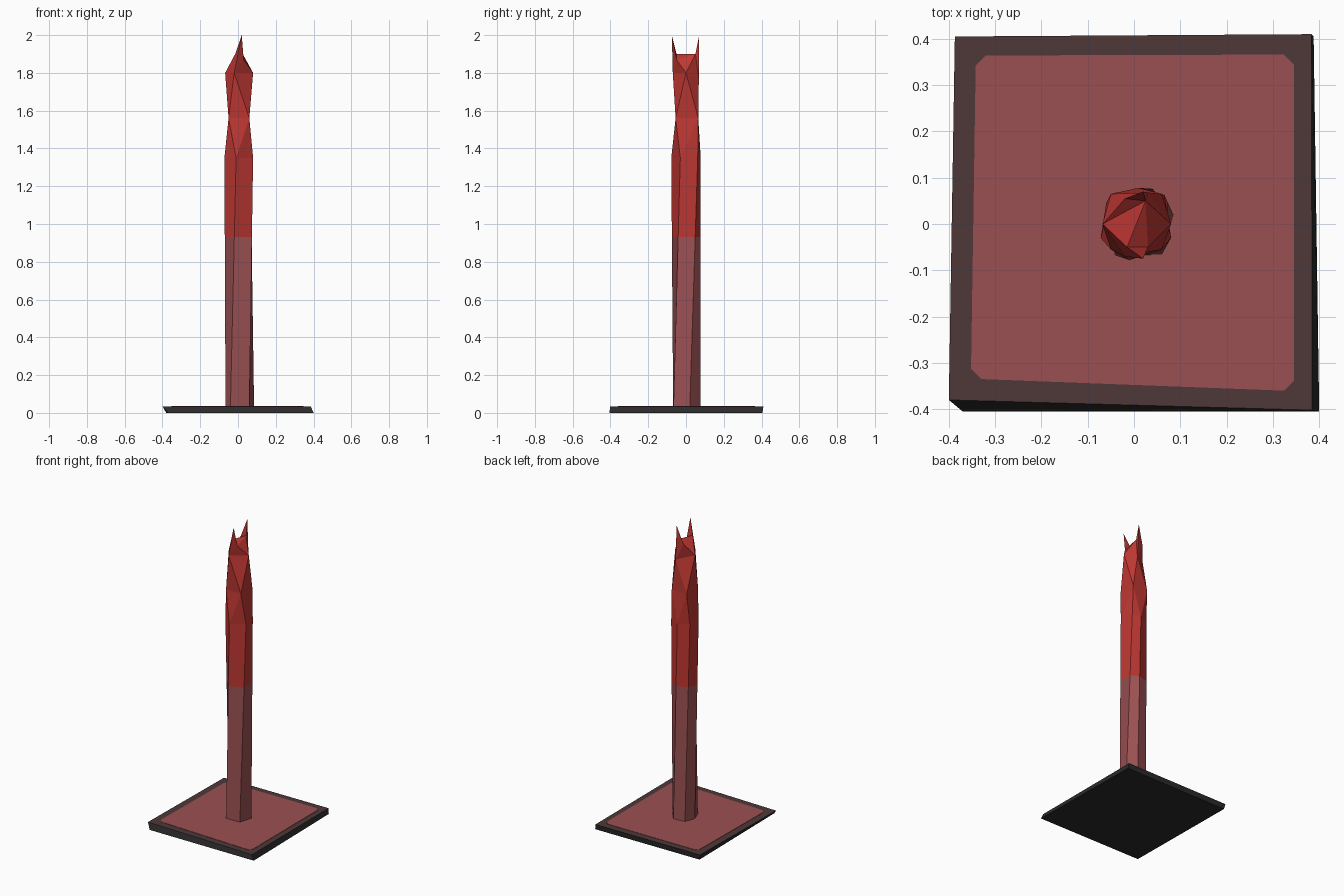
import bpy, bmesh

if "Cube" in bpy.data.objects:
    bpy.data.objects.remove(bpy.data.objects["Cube"])


def srgb(r, g, b):
    f = lambda c: c / 12.92 if c <= 0.04045 else ((c + 0.055) / 1.055) ** 2.4
    return (f(r / 255), f(g / 255), f(b / 255), 1)


def material(name, *rgb):
    m = bpy.data.materials.new(name)
    m.diffuse_color = srgb(*rgb)
    m.use_nodes = True
    m.node_tree.nodes["Principled BSDF"].inputs["Base Color"].default_value = m.diffuse_color
    return m


RED = material("bright_red", 190, 55, 50)
DULL = material("dusty_red", 155, 80, 82)
BROWN = material("dark_brown", 78, 56, 56)
BLACK = material("charcoal", 42, 42, 42)


def build(name, verts, faces, mats, rule=lambda f: 0):
    bm = bmesh.new()
    vs = [bm.verts.new(v) for v in verts]
    for f in faces:
        bm.faces.new([vs[i] for i in f])
    bmesh.ops.recalc_face_normals(bm, faces=bm.faces)
    bm.normal_update()
    for f in bm.faces:
        f.material_index = rule(f)
    me = bpy.data.meshes.new(name)
    bm.to_mesh(me)
    bm.free()
    for m in mats:
        me.materials.append(m)
    ob = bpy.data.objects.new(name, me)
    bpy.context.collection.objects.link(ob)
    return ob


def prism(name, low, high, z0, z1, mats, rule=lambda f: 0):
    n = len(low)
    verts = [(x, y, z0) for x, y in low] + [(x, y, z1) for x, y in high]
    faces = [range(n), range(n, 2 * n)]
    faces += [(i, (i + 1) % n, n + (i + 1) % n, n + i) for i in range(n)]
    return build(name, verts, faces, mats, rule)


# Skewed base slab: brown on top, charcoal elsewhere
prism("base_slab",
      [(-.37, -.405), (.40, -.405), (.388, .405), (-.38, .40)],
      [(-.40, -.38), (.385, -.402), (.383, .41), (-.387, .405)],
      0, .035, [BLACK, BROWN], lambda f: 1 if f.normal.z > .9 else 0)

# Thin inset panel with clipped corners
corners = [(-.352, -.335), (.346, -.36), (.346, .366), (-.342, .364)]
outline = []
for i, (x, y) in enumerate(corners):
    sx, sy = (1 if x < 0 else -1), (1 if y < 0 else -1)
    a, b = (x + sx * .022, y), (x, y + sy * .022)
    outline += [b, a] if i % 2 == 0 else [a, b]
prism("base_panel", outline, outline, .034, .037, [DULL])

# Twisted six-sided post, lower and upper halves
foot = [(-.04, -.068), (.06, -.066), (.085, .02), (.04, .076), (-.04, .068), (-.066, .0)]
neck = [(-.01, -.078), (.08, -.03), (.066, .062), (.01, .078), (-.06, .045), (-.072, -.03)]
split = (.93 - .035) / (1.35 - .035)
mid = [(a + (c - a) * split, b + (d - b) * split) for (a, b), (c, d) in zip(foot, neck)]
prism("lower_post", foot, mid, .035, .93, [DULL])

# Upper post: neck, pinched waist, shoulders and two splinters
verts = [(x, y, .93) for x, y in mid] + [(x, y, 1.35) for x, y in neck]
verts += [(-.05, -.055, 1.56), (.06, -.055, 1.56), (.06, .065, 1.56), (-.05, .065, 1.56)]
verts += [(-.02, -.07, 1.8), (.08, 0, 1.8), (.03, .068, 1.77), (-.068, 0, 1.8)]
verts += [(-.015, -.05, 1.9), (.025, .05, 1.9), (.03, -.05, 1.87), (-.02, .055, 1.88),
          (.02, -.075, 2.0), (.02, .07, 2.0)]
V0, V1, V2, V3, V4, V5 = range(6, 12)
S = [12, 13, 14, 15]
T = [16, 17, 18, 19]
A, B, C, D, F, K = range(20, 26)
faces = [range(6)]
faces += [(i, (i + 1) % 6, 6 + (i + 1) % 6, 6 + i) for i in range(6)]
faces += [(V0, S[1], S[0]), (V0, V1, S[1]), (V1, S[2], S[1]), (V1, V2, S[2]), (V2, V3, S[2]),
          (V3, S[3], S[2]), (V3, V4, S[3]), (V4, V5, S[3]), (V5, S[0], S[3]), (V5, V0, S[0])]
for i in range(4):
    j = (i + 1) % 4
    faces += [(S[i], S[j], T[i]), (S[j], T[j], T[i])]
faces += [(T[3], T[0], A), (T[0], T[1], C), (T[0], C, F), (T[0], F, A), (C, A, F),
          (T[1], B, C), (B, A, C), (T[3], A, B), (T[3], B, D),
          (T[2], T[3], D), (T[1], T[2], B), (T[2], B, K), (T[2], K, D), (D, K, B)]
build("upper_post", verts, faces, [RED])
